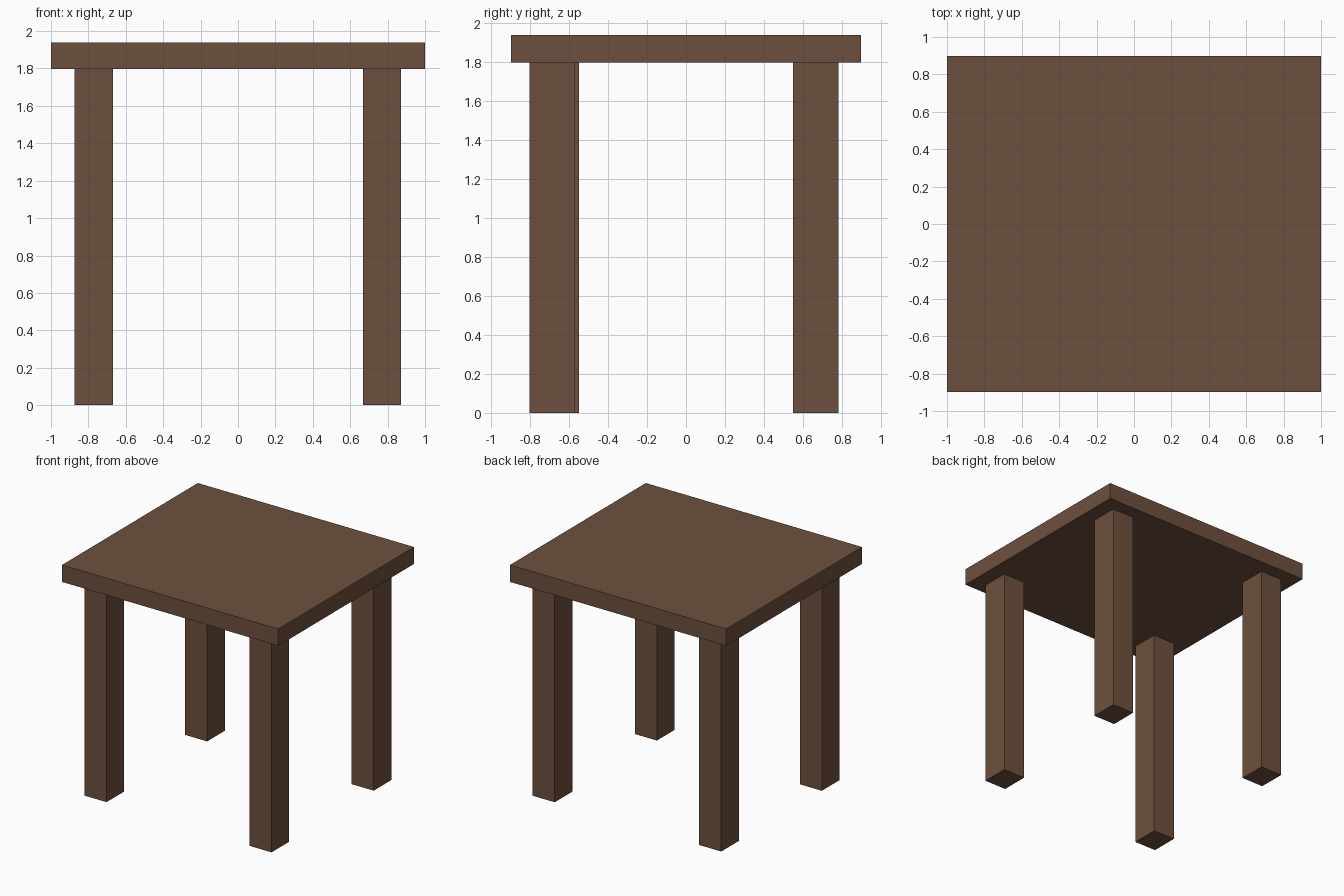
import bpy

if "Cube" in bpy.data.objects:
    bpy.data.objects.remove(bpy.data.objects["Cube"])

# One brown wood colour for the whole table
wood = bpy.data.materials.new("brown wood")
wood.diffuse_color = (0.152, 0.081, 0.047, 1.0)
wood.use_nodes = True
wood.node_tree.nodes["Principled BSDF"].inputs["Base Color"].default_value = wood.diffuse_color


def box(name, x0, x1, y0, y1, z0, z1):
    """Axis-aligned box between two corners."""
    bpy.ops.mesh.primitive_cube_add(size=1)
    ob = bpy.context.object
    ob.name = name
    for v in ob.data.vertices:
        v.co = (x1 if v.co.x > 0 else x0,
                y1 if v.co.y > 0 else y0,
                z1 if v.co.z > 0 else z0)
    ob.data.materials.append(wood)
    return ob


TOP, UNDER = 1.938, 1.797
LEG_X, LEG_Y = 0.204, 0.233

# Table top slab
box("table_top", -1.0, 1.0, -0.897, 0.897, UNDER, TOP)

# Four square legs, the front right one set slightly further forward
legs = {
    "front_left_leg": (-0.771, -0.664),
    "front_right_leg": (0.769, -0.685),
    "back_left_leg": (-0.771, 0.665),
    "back_right_leg": (0.769, 0.665),
}
for name, (x, y) in legs.items():
    box(name, x - LEG_X / 2, x + LEG_X / 2,
        y - LEG_Y / 2, y + LEG_Y / 2, 0.0, UNDER)
